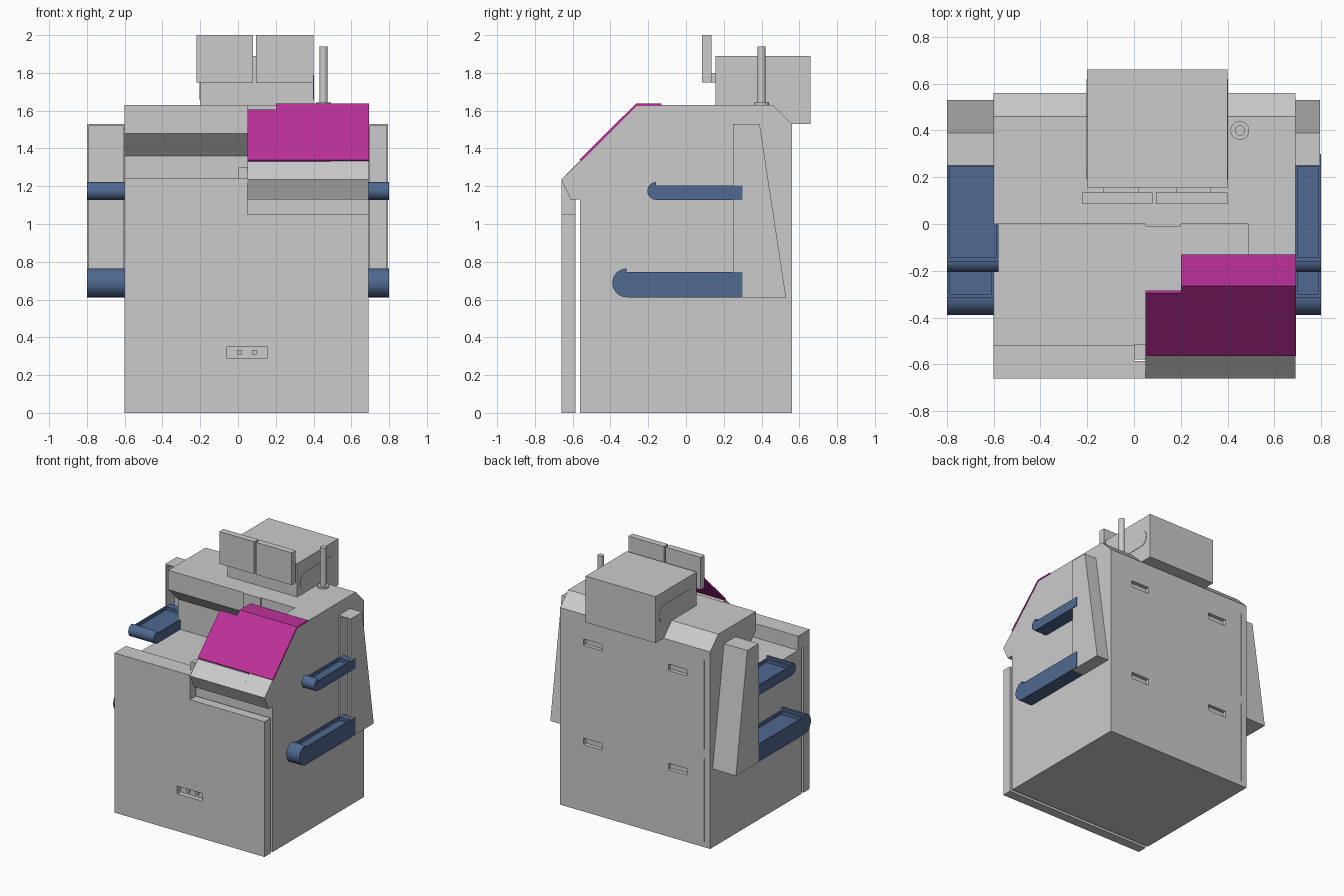
import bpy, bmesh, math

if "Cube" in bpy.data.objects:
    bpy.data.objects.remove(bpy.data.objects["Cube"])

blue = bpy.data.materials.new("tray_blue")
blue.diffuse_color = (0.08, 0.14, 0.28, 1)
blue.use_nodes = True
blue.node_tree.nodes["Principled BSDF"].inputs["Base Color"].default_value = blue.diffuse_color
magenta = bpy.data.materials.new("hood_magenta")
magenta.diffuse_color = (0.5, 0.03, 0.32, 1)
magenta.use_nodes = True
magenta.node_tree.nodes["Principled BSDF"].inputs["Base Color"].default_value = magenta.diffuse_color


def prism(name, pts, a, b, axis='x', mat=None):
    """Extrude a profile: axis x takes (y, z) points, axis y takes (x, z)."""
    def place(p, t):
        return (t, p[0], p[1]) if axis == 'x' else (p[0], t, p[1])
    bm = bmesh.new()
    lo = [bm.verts.new(place(p, a)) for p in pts]
    hi = [bm.verts.new(place(p, b)) for p in pts]
    bm.faces.new(lo)
    bm.faces.new(hi)
    n = len(pts)
    for i in range(n):
        j = (i + 1) % n
        bm.faces.new((lo[i], lo[j], hi[j], hi[i]))
    bmesh.ops.recalc_face_normals(bm, faces=bm.faces)
    me = bpy.data.meshes.new(name)
    bm.to_mesh(me)
    bm.free()
    ob = bpy.data.objects.new(name, me)
    bpy.context.collection.objects.link(ob)
    if mat:
        me.materials.append(mat)
    return ob


def box(name, x0, x1, y0, y1, z0, z1, mat=None):
    return prism(name, [(y0, z0), (y1, z0), (y1, z1), (y0, z1)], x0, x1, 'x', mat)


def select(ob):
    bpy.ops.object.select_all(action='DESELECT')
    ob.select_set(True)
    bpy.context.view_layer.objects.active = ob


def cut(ob, *dims):
    """Subtract a box from an object."""
    tool = box("cutter", *dims)
    mod = ob.modifiers.new("cut", 'BOOLEAN')
    mod.operation = 'DIFFERENCE'
    mod.solver = 'EXACT'
    mod.object = tool
    select(ob)
    bpy.ops.object.modifier_apply(modifier=mod.name)
    bpy.data.objects.remove(tool)


def smooth(ob):
    select(ob)
    bpy.ops.object.shade_smooth_by_angle(angle=math.radians(35))


def arc(cy, cz, r, a0, a1, n):
    return [(cy + r * math.cos(math.radians(a0 + (a1 - a0) * i / n)),
             cz + r * math.sin(math.radians(a0 + (a1 - a0) * i / n))) for i in range(n + 1)]


# Main body with open work area and undercut head
body = prism("main_body", [(-.56, 0), (.56, 0), (.56, 1.53), (.46, 1.63), (0, 1.63),
                           (0, 1.48), (.12, 1.36), (.12, 1.13), (-.56, 1.13)], -.6, .69)
# Rear recessed handles and panel seams
for x in (.41, -.32):
    for z in (1.315, .545):
        cut(body, x - .08, x + .08, .53, .6, z - .025, z + .025)
for z0, z1 in ((.04, .69), (.76, 1.45)):
    cut(body, -.553, -.547, .555, .6, z0, z1)

# Right column of the work area, sill and small end blocks
prism("right_column", [(-.56, 1.13), (-.61, 1.13), (-.66, 1.235), (-.26, 1.63),
                       (.1, 1.63), (.14, 1.13)], .49, .69)
prism("console_sill", [(-.52, 1.13), (-.61, 1.13), (-.66, 1.235), (-.565, 1.33),
                       (-.52, 1.33)], .05, .49)
box("sill_end", 0, .05, -.58, -.515, 1.13, 1.30)
box("head_plate", .05, .2, -.01, .01, 1.48, 1.63)

# Front panel, stepped down on the right, with a recessed handle
panel = prism("front_panel", [(-.6, 0), (.69, 0), (.69, 1.05), (.05, 1.05),
                              (.05, 1.24), (-.6, 1.24)], -.66, -.585, 'y')
cut(panel, -.06, .155, -.7, -.62, .29, .35)
for i, x in enumerate((.01, .085)):
    box("handle_bolt_%d" % i, x - .012, x + .012, -.63, -.615, .308, .332)
box("panel_lip", -.6, 0, -.59, -.52, 1.13, 1.24)

# Magenta hood: narrow sloped strip and bent main sheet
prism("hood_strip", [(-.565, 1.34), (-.295, 1.607), (-.285, 1.597), (-.555, 1.33)],
      .05, .2, 'x', magenta)
prism("hood_sheet", [(-.565, 1.34), (-.265, 1.637), (-.13, 1.637), (-.13, 1.625),
                     (-.26, 1.625), (-.555, 1.33)], .2, .693, 'x', magenta)

# Side brackets and trays
for side, x0, x1, inner in (("left", -.8, -.6, -.58), ("right", .69, .795, .69)):
    br = prism(side + "_bracket", [(.25, .61), (.53, .61), (.39, 1.53), (.25, 1.53)], x0, x1)
    cut(br, x0 + .01, x1 - .01, .2, .35, .63, 1.52)
    ends = (x0, inner) if side == "left" else (x0, .8)
    for level, front, z, top, r, xs in (("upper", -.205, 1.128, 1.203, .047, ends),
                                        ("lower", -.39, .612, .745, .076, (x0, ends[1] if side == "right" else x1))):
        cy = front + r
        pts = [(.30, z)] + arc(cy, z + r, r, 270, 90, 14) + [(cy, top), (.30, top)]
        tray = prism("%s_%s_tray" % (side, level), pts, xs[0], xs[1], 'x', blue)
        cut(tray, xs[0] + .01, xs[1] - .01, cy + .015, .245, top - .025, top + .1)
        smooth(tray)

# Rear control box with oval side covers
prism("control_box", [(.155, 1.63), (.46, 1.63), (.56, 1.53), (.66, 1.53),
                      (.66, 1.89), (.155, 1.89)], -.2, .4)
oval = arc(.255, 1.725, .065, 90, 270, 10) + arc(.555, 1.725, .065, -90, 90, 10)
prism("side_cover_left", oval, -.203, -.19)
prism("side_cover_right", oval, .39, .403)

# Twin displays on short mounts
for i, (a, b, m) in enumerate(((-.22, .08, -.055), (.095, .4, .255))):
    box("display_%d" % i, a, b, .085, .135, 1.75, 2.0)
    box("display_mount_%d" % i, m - .075, m + .075, .13, .16, 1.75, 1.80)

# Signal pole with base flange
for name, r, z0, z1 in (("signal_pole", .022, 1.63, 1.94), ("pole_base", .04, 1.625, 1.643)):
    bpy.ops.mesh.primitive_cylinder_add(vertices=32, radius=r, depth=z1 - z0,
                                        location=(.453, .4, (z0 + z1) / 2))
    ob = bpy.context.object
    ob.name = name
    smooth(ob)
